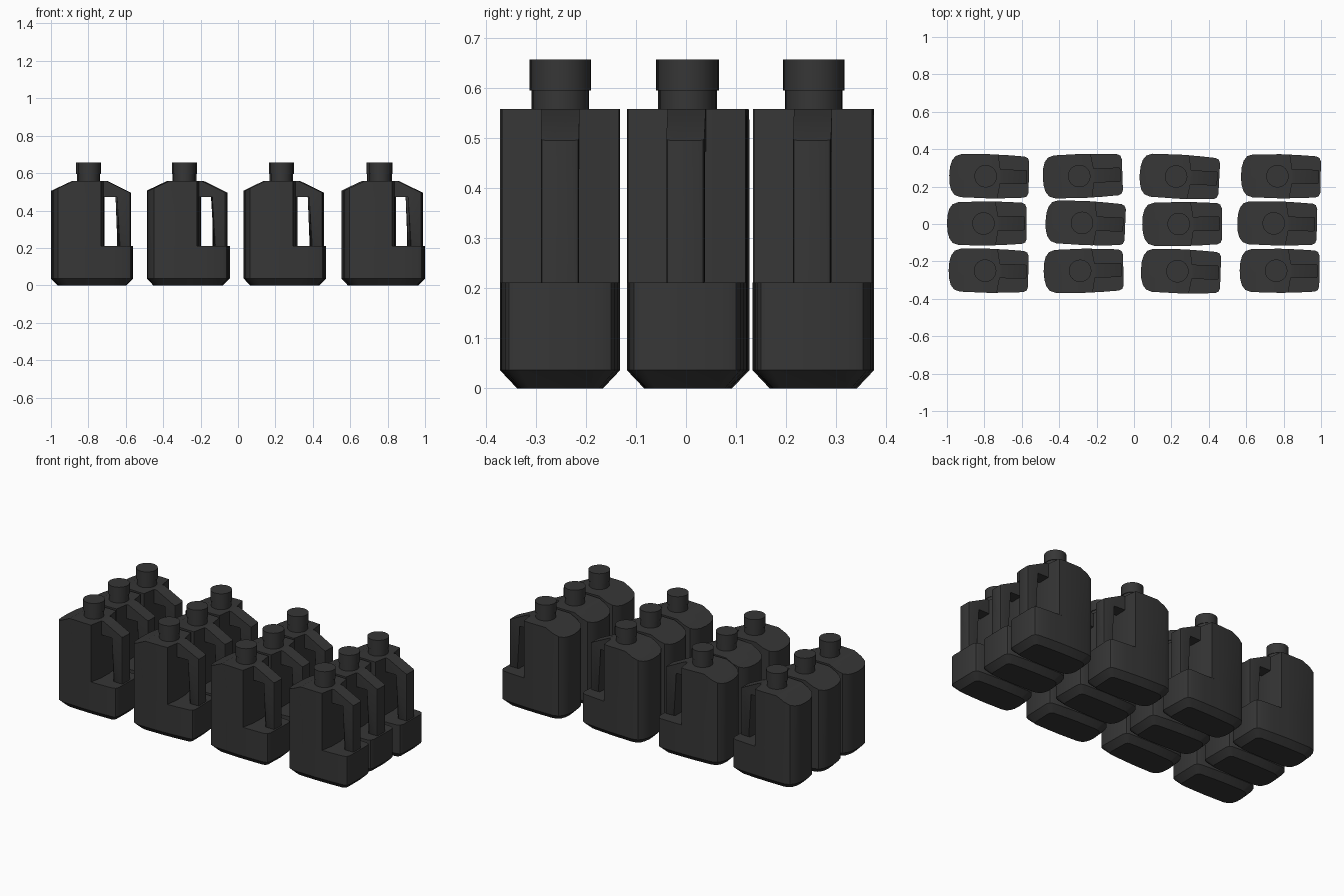
import bpy, bmesh
from math import radians
from mathutils import Matrix

cube = bpy.data.objects.get("Cube")
if cube:
    bpy.data.objects.remove(cube)

GREY = (0.037, 0.037, 0.037, 1)
plastic = bpy.data.materials.new("dark_grey_plastic")
plastic.use_nodes = True
plastic.diffuse_color = GREY
plastic.node_tree.nodes["Principled BSDF"].inputs["Base Color"].default_value = GREY


def loft(bm, rings):
    """Closed solid through rings with equal point counts."""
    loops = [[bm.verts.new(p) for p in ring] for ring in rings]
    n = len(loops[0])
    for a, b in zip(loops, loops[1:]):
        for i in range(n):
            j = (i + 1) % n
            bm.faces.new((a[i], a[j], b[j], b[i]))
    bm.faces.new(loops[0][::-1])
    bm.faces.new(loops[-1])


def ring(outline, z, sx=1, sy=1):
    return [(x * sx, y * sy, z) for x, y in outline]


def mirrored(half):
    """Full outline from its +y half, running from the far left to the right."""
    return half + [(x, -y) for x, y in reversed(half) if y > 0]


def finish(bm, name):
    bmesh.ops.recalc_face_normals(bm, faces=bm.faces)
    mesh = bpy.data.meshes.new(name)
    bm.to_mesh(mesh)
    bm.free()
    mesh.materials.append(plastic)
    ob = bpy.data.objects.new(name, mesh)
    bpy.context.collection.objects.link(ob)
    bpy.ops.object.select_all(action='DESELECT')
    ob.select_set(True)
    bpy.context.view_layer.objects.active = ob
    bpy.ops.object.shade_smooth_by_angle(angle=radians(30))
    return ob


rounded_end = [(-0.213, 0), (-0.21, 0.045), (-0.2, 0.08), (-0.182, 0.104),
               (-0.15, 0.115), (0, 0.118)]
STEP_Z, TOP_Z = 0.211, 0.558


def make_upper_body():
    # Rounded tank that stops short to leave room for the hand
    outline = mirrored(rounded_end + [(0.047, 0.117), (0.06, 0.04)])
    bm = bmesh.new()
    loft(bm, [ring(outline, STEP_Z), ring(outline, TOP_Z)])
    # Sloping shoulder on the rounded end
    bmesh.ops.bisect_plane(bm, geom=bm.verts[:] + bm.edges[:] + bm.faces[:],
                           plane_co=(-0.1, 0, TOP_Z), plane_no=(-0.053, 0, 0.113),
                           clear_outer=True)
    bmesh.ops.holes_fill(bm, edges=[e for e in bm.edges if e.is_boundary])
    return finish(bm, "upper_body")


def make_base():
    # Full length base with a chamfered foot
    outline = mirrored(rounded_end + [(0.1, 0.115), (0.188, 0.11),
                                      (0.205, 0.102), (0.213, 0.083)])
    bm = bmesh.new()
    loft(bm, [ring(outline, 0, 0.835, 0.71), ring(outline, 0.036), ring(outline, STEP_Z)])
    return finish(bm, "base")


def make_handle():
    # Bent grip between the shoulder and the base
    profile = [(0.045, TOP_Z), (0.075, TOP_Z), (0.203, 0.495), (0.203, 0.205),
               (0.14, 0.205), (0.14, 0.473), (0.045, 0.473)]
    bm = bmesh.new()
    loft(bm, [[(x, y, z) for x, z in profile] for y in (-0.038, 0.038)])
    corners = [e for e in bm.edges if abs(e.verts[0].co.y - e.verts[1].co.y) < 0.001
               and max(v.co.x for v in e.verts) > 0.1
               and min(v.co.x for v in e.verts) > 0.13]
    bmesh.ops.bevel(bm, geom=corners, offset=0.008, segments=2, affect='EDGES', profile=0.5)
    return finish(bm, "handle")


def make_disc(name, radius, low, high):
    bm = bmesh.new()
    bmesh.ops.create_cone(bm, cap_ends=True, segments=32, radius1=radius, radius2=radius,
                          depth=high - low,
                          matrix=Matrix.Translation((-0.018, 0, (low + high) / 2)))
    return finish(bm, name)


parts = [make_base(), make_upper_body(), make_handle(),
         make_disc("neck", 0.056, 0.54, 0.6), make_disc("cap", 0.06, 0.595, 0.656)]

# Jugs in three rows of four: x, y and a slight turn in degrees
places = [(-0.775, 0.255, -1.3), (-0.787, 0.003, 0.3), (-0.778, -0.25, -1.3),
          (-0.275, 0.257, 2), (-0.26, 0.005, -2.5), (-0.27, -0.25, 1.3),
          (0.243, 0.253, -3), (0.257, 0, 0.5), (0.25, -0.253, -2),
          (0.785, 0.255, -1), (0.765, 0.003, -1.3), (0.778, -0.25, -0.5)]

for number, (x, y, turn) in enumerate(places, 1):
    for part in parts:
        ob = part if number == 1 else part.copy()
        if number > 1:
            bpy.context.collection.objects.link(ob)
            ob.name = f"{part.data.name}_{number}"
        ob.location = (x, y, 0)
        ob.rotation_euler = (0, 0, radians(turn))
